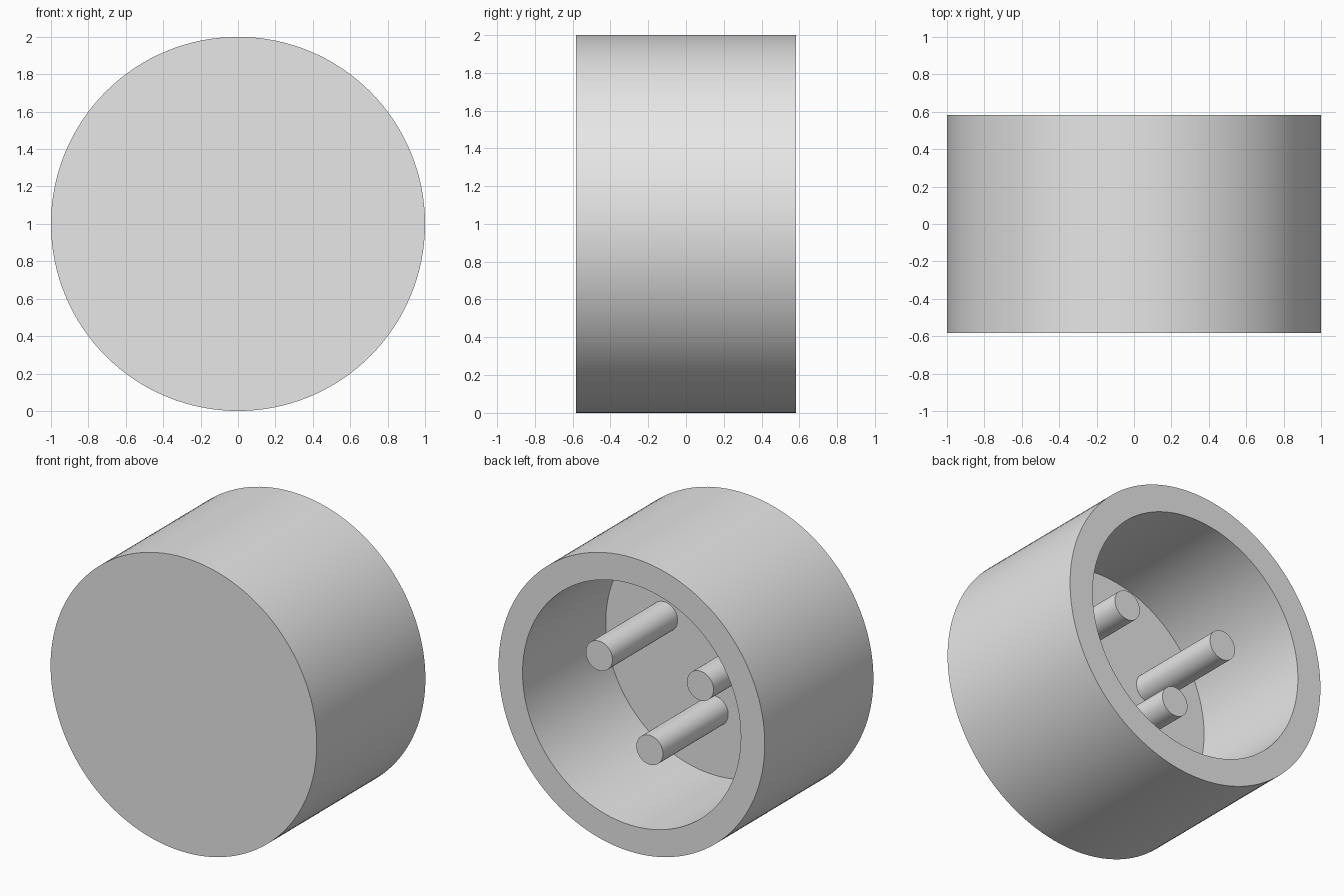
import bpy
import bmesh
import math
from mathutils import Matrix, Vector

if "Cube" in bpy.data.objects:
    bpy.data.objects.remove(bpy.data.objects["Cube"], do_unlink=True)

HALF_DEPTH = 0.583
FLOOR_Y = -0.31
TIP_Y = 0.39

grey = bpy.data.materials.new("light grey")
grey.use_nodes = True
grey.diffuse_color = (0.8, 0.8, 0.8, 1)
grey.node_tree.nodes["Principled BSDF"].inputs["Base Color"].default_value = (0.8, 0.8, 0.8, 1)


def lathe(name, profile, centre_x, centre_z, sides):
    """Spin a (radius, y) profile around an axis parallel to y."""
    bm = bmesh.new()
    verts = [bm.verts.new((r, y, 0)) for r, y in profile]
    edges = [bm.edges.new(pair) for pair in zip(verts, verts[1:])]
    bmesh.ops.spin(bm, geom=verts + edges, cent=(0, 0, 0), axis=(0, 1, 0),
                   angle=math.tau, steps=sides, use_merge=True)
    bmesh.ops.remove_doubles(bm, verts=bm.verts, dist=0.0005)
    # Close the flat discs at both ends of the profile
    open_edges = [e for e in bm.edges if e.is_boundary]
    bmesh.ops.holes_fill(bm, edges=open_edges, sides=0)
    bmesh.ops.recalc_face_normals(bm, faces=bm.faces)
    bmesh.ops.transform(bm, matrix=Matrix.Translation(Vector((centre_x, 0, centre_z))),
                        verts=bm.verts)
    mesh = bpy.data.meshes.new(name)
    bm.to_mesh(mesh)
    bm.free()
    mesh.materials.append(grey)
    obj = bpy.data.objects.new(name, mesh)
    bpy.context.collection.objects.link(obj)
    bpy.ops.object.select_all(action='DESELECT')
    obj.select_set(True)
    bpy.context.view_layer.objects.active = obj
    bpy.ops.object.shade_smooth_by_angle(angle=math.radians(30))
    return obj


# Round housing: closed front, thick wall, recess open at the back
lathe("housing", [(1, -HALF_DEPTH), (1, HALF_DEPTH),
                  (0.82, HALF_DEPTH), (0.82, FLOOR_Y)], 0, 1, 128)

# Three contact pins standing on the recess floor
pins = {"left_pin": (0.38, 1.157), "right_pin": (-0.38, 1.157), "lower_pin": (0, 0.619)}
for name, (x, z) in pins.items():
    lathe(name, [(0.1, FLOOR_Y - 0.02), (0.1, TIP_Y)], x, z, 48)
